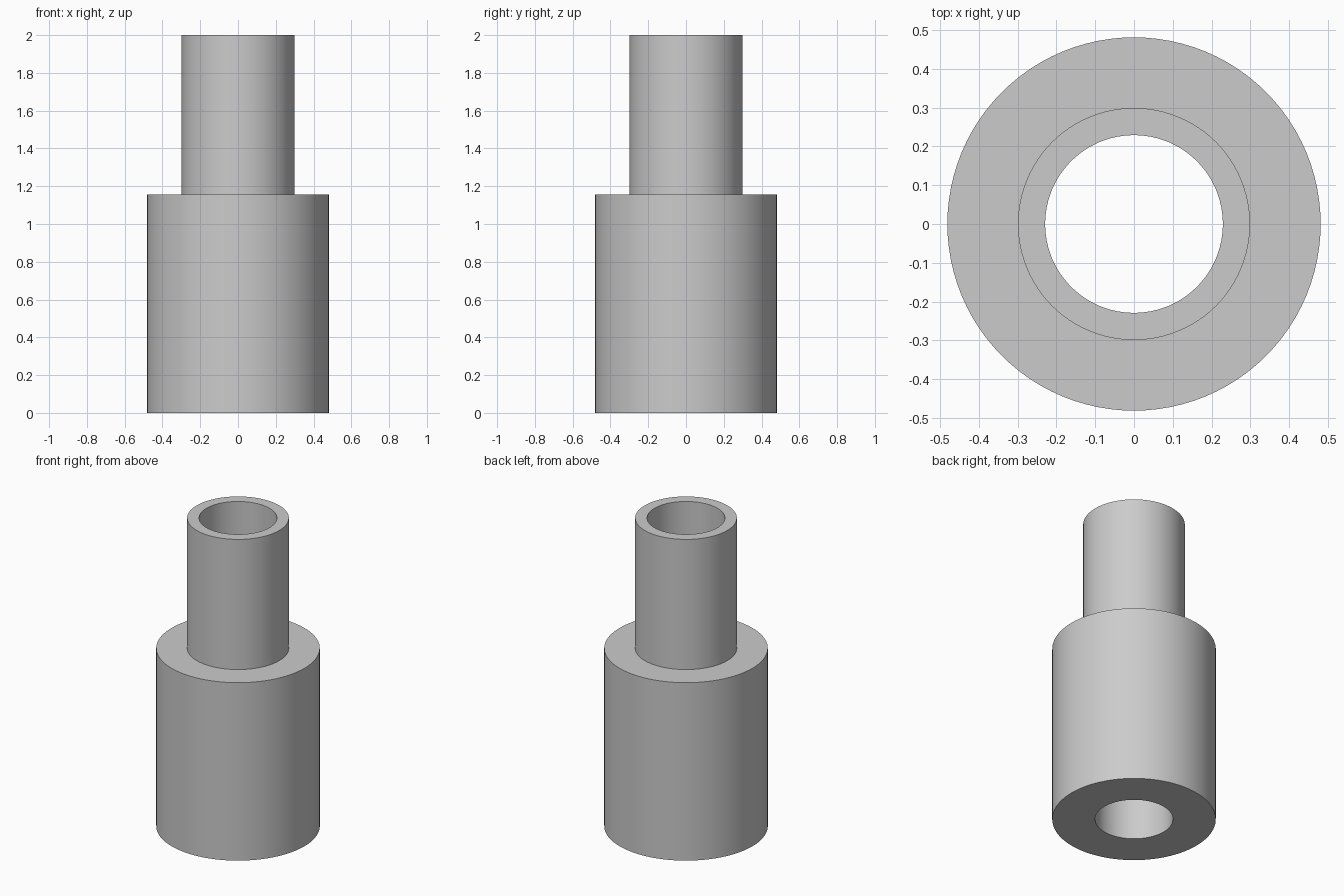
import bpy, bmesh, math

if "Cube" in bpy.data.objects:
    bpy.data.objects.remove(bpy.data.objects["Cube"], do_unlink=True)

SIDES = 96
BASE_R, NECK_R, BORE_R = 0.481, 0.299, 0.229
STEP_Z, TOP_Z = 1.155, 2.0

# Plain grey material
grey = bpy.data.materials.new("light_grey")
grey.use_nodes = True
colour = (0.6, 0.6, 0.6, 1)
grey.diffuse_color = colour
grey.node_tree.nodes["Principled BSDF"].inputs["Base Color"].default_value = colour


def lathe(name, profile, material):
    """Revolve a closed (radius, height) profile around the z axis."""
    bm = bmesh.new()
    rings = []
    for r, z in profile:
        angles = [2 * math.pi * i / SIDES for i in range(SIDES)]
        rings.append([bm.verts.new((r * math.cos(a), r * math.sin(a), z)) for a in angles])
    for low, high in zip(rings, rings[1:] + rings[:1]):
        for i in range(SIDES):
            j = (i + 1) % SIDES
            bm.faces.new((low[i], low[j], high[j], high[i]))
    bmesh.ops.recalc_face_normals(bm, faces=bm.faces)
    mesh = bpy.data.meshes.new(name)
    bm.to_mesh(mesh)
    bm.free()
    mesh.materials.append(material)
    obj = bpy.data.objects.new(name, mesh)
    bpy.context.collection.objects.link(obj)
    bpy.ops.object.select_all(action="DESELECT")
    obj.select_set(True)
    bpy.context.view_layer.objects.active = obj
    bpy.ops.object.shade_smooth_by_angle(angle=math.radians(30))
    return obj


# Wide body, shoulder, narrow neck and a straight bore all the way through
lathe("stepped_sleeve", [
    (BORE_R, 0), (BASE_R, 0), (BASE_R, STEP_Z),
    (NECK_R, STEP_Z), (NECK_R, TOP_Z), (BORE_R, TOP_Z),
], grey)
